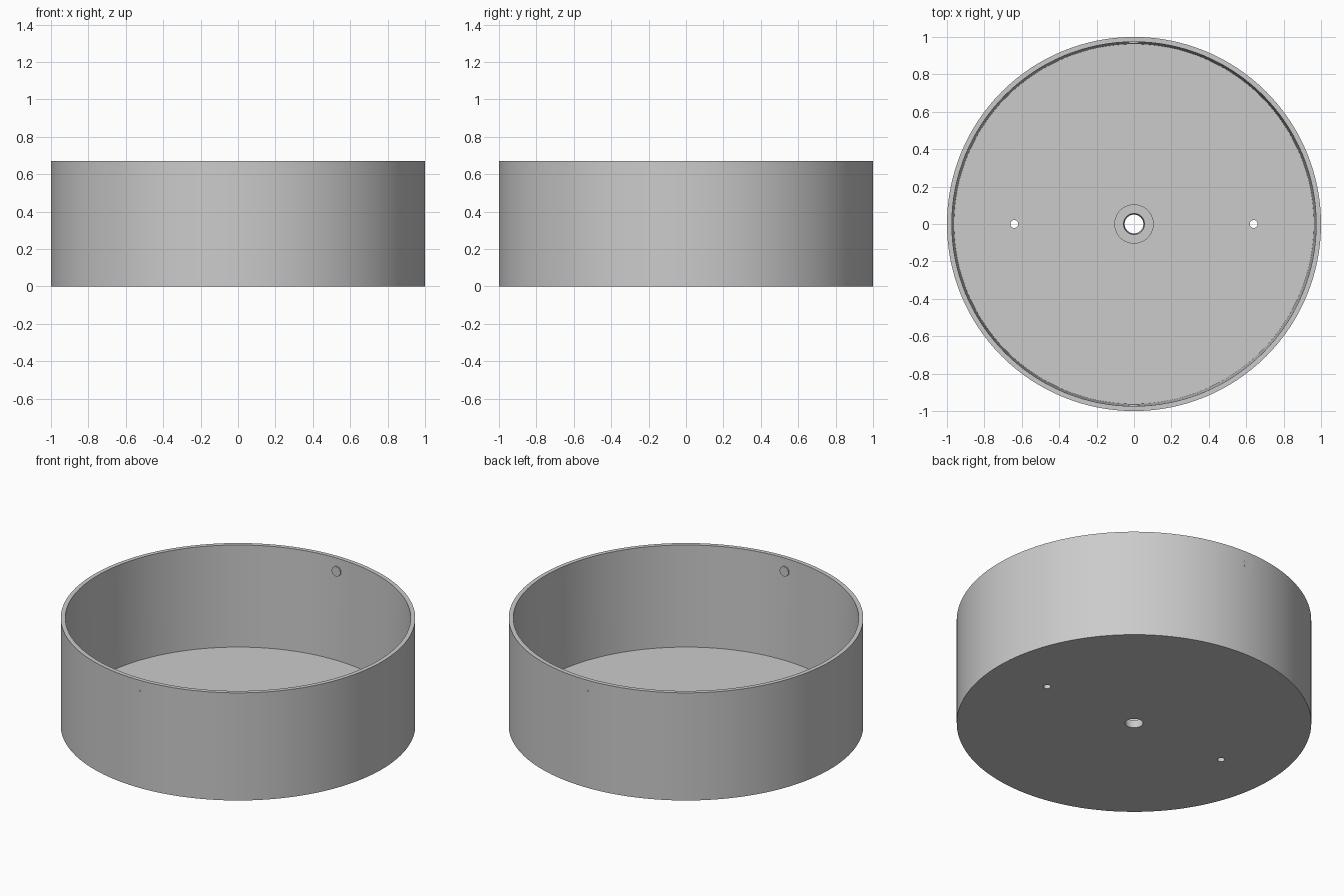
import bpy
import bmesh
import math
from mathutils import Matrix, Vector

cube = bpy.data.objects.get("Cube")
if cube:
    bpy.data.objects.remove(cube, do_unlink=True)

HEIGHT = 0.67
FLOOR = 0.04

grey = bpy.data.materials.new("plain grey")
grey.use_nodes = True
colour = (0.6, 0.6, 0.6, 1.0)
grey.diffuse_color = colour
grey.node_tree.nodes["Principled BSDF"].inputs["Base Color"].default_value = colour


def add_object(name, bm):
    bmesh.ops.recalc_face_normals(bm, faces=bm.faces)
    mesh = bpy.data.meshes.new(name)
    bm.to_mesh(mesh)
    bm.free()
    mesh.materials.append(grey)
    obj = bpy.data.objects.new(name, mesh)
    bpy.context.collection.objects.link(obj)
    return obj


def select_only(obj):
    bpy.ops.object.select_all(action='DESELECT')
    obj.select_set(True)
    bpy.context.view_layer.objects.active = obj


def lathe(name, profile, steps):
    """Spin a closed (radius, height) profile around z."""
    bm = bmesh.new()
    verts = [bm.verts.new((r, 0, z)) for r, z in profile]
    edges = [bm.edges.new((v, verts[(i + 1) % len(verts)])) for i, v in enumerate(verts)]
    bmesh.ops.spin(bm, geom=verts + edges, cent=(0, 0, 0), axis=(0, 0, 1),
                   angle=math.tau, steps=steps)
    bmesh.ops.remove_doubles(bm, verts=bm.verts, dist=0.0001)
    return add_object(name, bm)


def cylinder(name, radius, depth, matrix, sides=32):
    bm = bmesh.new()
    bmesh.ops.create_cone(bm, cap_ends=True, segments=sides, radius1=radius,
                          radius2=radius, depth=depth, matrix=matrix)
    return add_object(name, bm)


# Round pan: drafted inner wall, thin floor, low collar round the centre hole
pan = lathe("round_pan", [
    (0.05, 0), (1, 0), (1, HEIGHT), (0.974, HEIGHT), (0.962, FLOOR),
    (0.105, FLOOR), (0.105, FLOOR + 0.012), (0.056, FLOOR + 0.012)], 128)

# Two small screw holes through the floor
for side in (-1, 1):
    cutter = cylinder("screw_hole_cutter", 0.021, 0.2,
                      Matrix.Translation(Vector((side * 0.64, 0, 0.02))))
    cutter.hide_render = True
    select_only(pan)
    cut = pan.modifiers.new("screw_hole", 'BOOLEAN')
    cut.operation = 'DIFFERENCE'
    cut.solver = 'EXACT'
    cut.object = cutter
    bpy.ops.object.modifier_apply(modifier=cut.name)
    bpy.data.objects.remove(cutter, do_unlink=True)

# Small locking pins, flush outside and just proud of the inner wall
pins = []
for name, side in (("front_pin", -1), ("back_pin", 1)):
    place = Matrix.Translation(Vector((0, side * 0.982, 0.59)))
    pins.append(cylinder(name, 0.03, 0.036, place @ Matrix.Rotation(math.pi / 2, 4, 'X')))

for obj in [pan] + pins:
    select_only(obj)
    bpy.ops.object.shade_smooth_by_angle(angle=math.radians(30))
